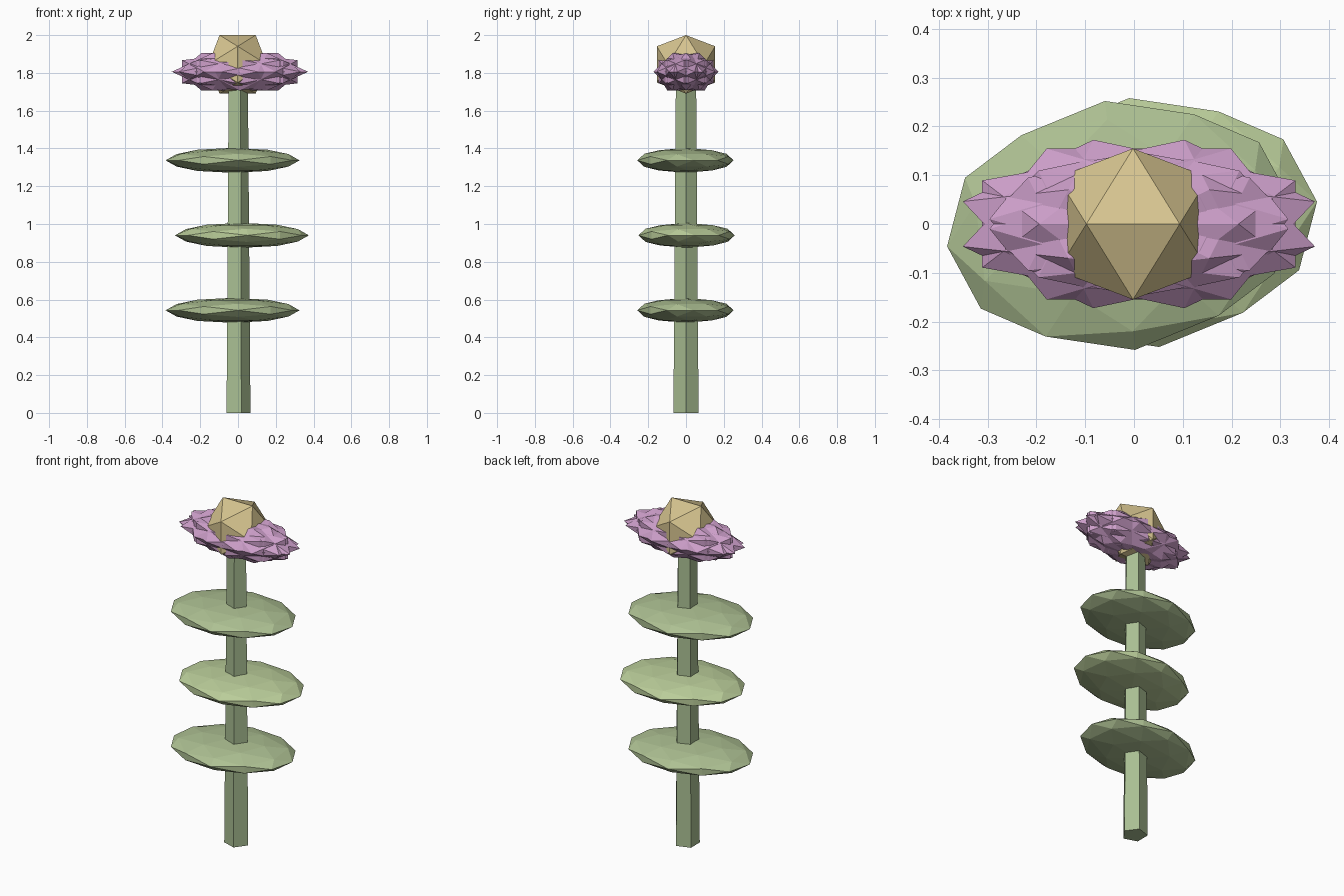
import bpy, bmesh
from math import sin, cos, pi, sqrt
from mathutils import Matrix, Vector

if "Cube" in bpy.data.objects:
    bpy.data.objects.remove(bpy.data.objects["Cube"])

CX = -0.004  # plant axis


def material(name, rgb):
    m = bpy.data.materials.new(name)
    m.diffuse_color = (*rgb, 1)
    m.use_nodes = True
    m.node_tree.nodes["Principled BSDF"].inputs["Base Color"].default_value = m.diffuse_color
    return m


def add_ball(bm, matrix, detail=0):
    """Icosahedron of radius 1 with an edge on top, optionally subdivided."""
    part = bmesh.new()
    phi = (1 + sqrt(5)) / 2
    for a in (-1, 1):
        for b in (-phi, phi):
            for co in ((a, 0, b), (0, b, a), (b, a, 0)):
                part.verts.new(Vector(co).normalized())
    bmesh.ops.convex_hull(part, input=part.verts[:])
    if detail:
        bmesh.ops.subdivide_edges(part, edges=part.edges[:], cuts=1, use_grid_fill=True)
        for v in part.verts:
            v.co.normalize()
    part.transform(matrix)
    bmesh.ops.recalc_face_normals(part, faces=part.faces[:])
    tmp = bpy.data.meshes.new("tmp")
    part.to_mesh(tmp)
    part.free()
    bm.from_mesh(tmp)
    bpy.data.meshes.remove(tmp)


def finish(bm, name, mat):
    me = bpy.data.meshes.new(name)
    bm.to_mesh(me)
    bm.free()
    me.materials.append(mat)
    ob = bpy.data.objects.new(name, me)
    bpy.context.collection.objects.link(ob)
    return ob


stem_green = material("stem_green", (0.40, 0.52, 0.29))
leaf_green = material("leaf_green", (0.42, 0.53, 0.29))
leaf_light = material("leaf_light", (0.49, 0.61, 0.32))
purple = material("petal_purple", (0.60, 0.34, 0.58))
gold = material("centre_gold", (0.68, 0.56, 0.28))

# stem: tapered five-sided post
bm = bmesh.new()
for r, z in ((0.07, 0), (0.056, 1.8)):
    for i in range(5):
        a = 2 * pi * i / 5
        bm.verts.new((CX + r * cos(a), r * sin(a), z))
bmesh.ops.convex_hull(bm, input=bm.verts[:])
bmesh.ops.dissolve_limit(bm, angle_limit=0.02, verts=bm.verts[:], edges=bm.edges[:])
finish(bm, "stem", stem_green)

# leaves: flat faceted pads, turned half a turn each level
for i, z in enumerate((0.543, 0.94, 1.337)):
    bm = bmesh.new()
    turn = Matrix.Rotation(0.12 + pi * (i + 1), 4, 'Z')
    m = (Matrix.Translation((CX, 0, z)) @ turn @ Matrix.Translation((0.025, 0, 0))
         @ Matrix.Diagonal((0.357, 0.257, 0.066, 1)))
    add_ball(bm, m, 1)
    finish(bm, f"leaf_{i + 1}", leaf_light if i == 1 else leaf_green)

# petals: eight overlapping icosahedra turned round the axis, stretched sideways
bm = bmesh.new()
for k in range(8):
    a = k * pi / 4
    m = (Matrix.Translation((0.01 + 0.015 * cos(a), 0.01 * sin(a), 1.806))
         @ Matrix.Diagonal((0.36, 0.17, 0.116, 1)) @ Matrix.Rotation(a, 4, 'Z'))
    add_ball(bm, m)
finish(bm, "petals", purple)

# flower centre
bm = bmesh.new()
add_ball(bm, Matrix.Translation((-0.002, 0, 1.845)) @ Matrix.Scale(0.182, 4))
finish(bm, "flower_centre", gold)
